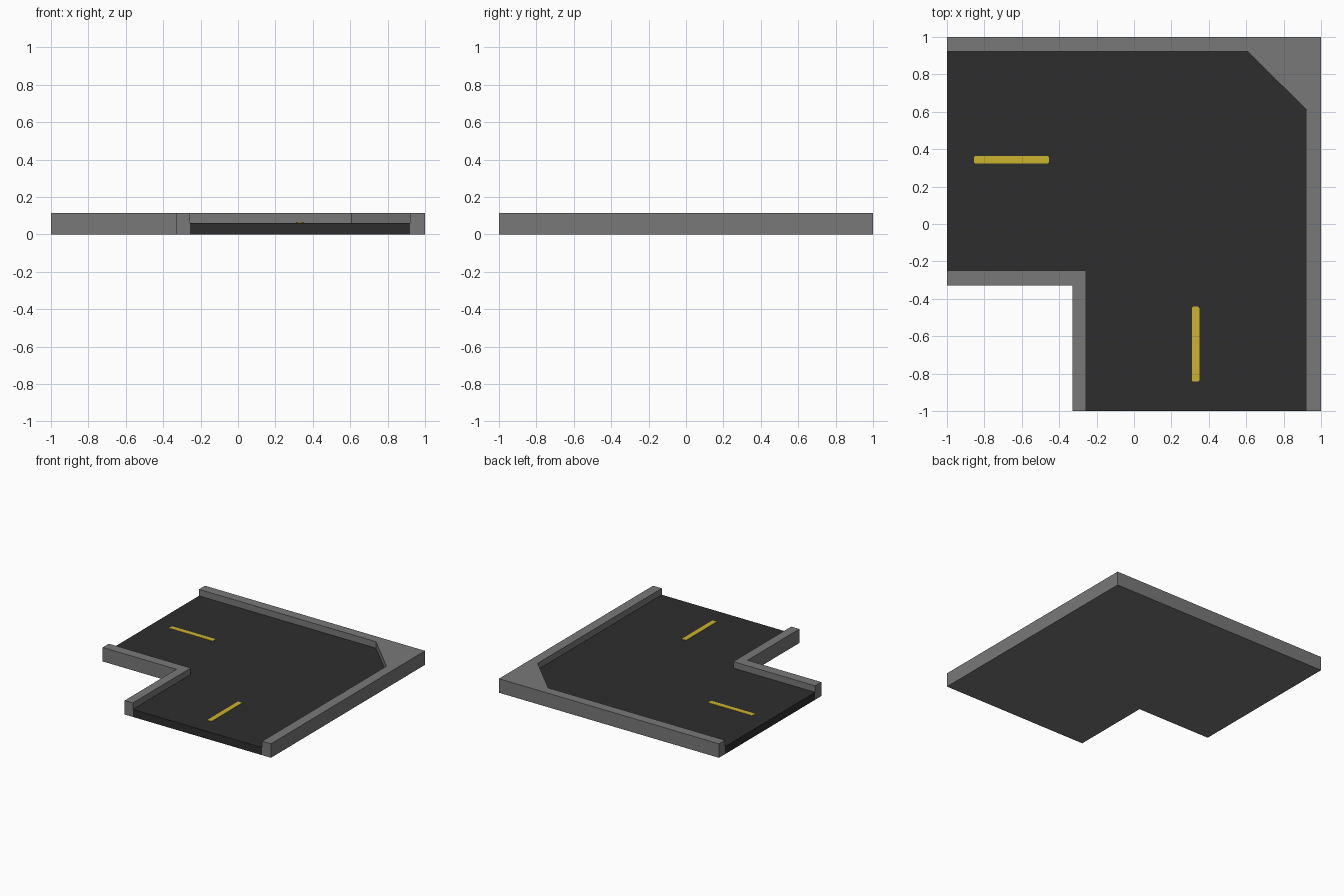
import bpy, bmesh

if "Cube" in bpy.data.objects:
    bpy.data.objects.remove(bpy.data.objects["Cube"])

def material(name, rgb):
    m = bpy.data.materials.new(name)
    m.diffuse_color = (*rgb, 1)
    m.use_nodes = True
    m.node_tree.nodes["Principled BSDF"].inputs["Base Color"].default_value = m.diffuse_color
    return m

CURB = material("curb grey", (0.19, 0.19, 0.19))
ROAD = material("asphalt", (0.027, 0.027, 0.027))
PAINT = material("yellow paint", (0.60, 0.45, 0.026))

def slab(name, outline, z0, z1, mats, under=0):
    """Extrude a flat outline; downward faces get material slot 'under'."""
    bm = bmesh.new()
    face = bm.faces.new([bm.verts.new((x, y, z0)) for x, y in outline])
    ext = bmesh.ops.extrude_face_region(bm, geom=[face], use_keep_orig=True)
    verts = [g for g in ext["geom"] if isinstance(g, bmesh.types.BMVert)]
    bmesh.ops.translate(bm, verts=verts, vec=(0, 0, z1 - z0))
    bmesh.ops.recalc_face_normals(bm, faces=bm.faces[:])
    bm.normal_update()
    for f in bm.faces:
        f.material_index = under if f.normal.z < -0.5 else 0
    me = bpy.data.meshes.new(name)
    bm.to_mesh(me)
    bm.free()
    for m in mats:
        me.materials.append(m)
    ob = bpy.data.objects.new(name, me)
    bpy.context.collection.objects.link(ob)
    return ob

TOP, SURFACE = 0.115, 0.062
outer_edge = [(0.92, -1), (0.92, 0.613), (0.608, 0.922), (-1, 0.922)]
inner_edge = [(-1, -0.248), (-0.256, -0.248), (-0.256, -1)]

# Raised curbs along the outside and inside of the bend
slab("outer_curb", outer_edge + [(-1, 1), (1, 1), (1, -1)], 0, TOP, [CURB])
slab("inner_curb", inner_edge + [(-0.33, -1), (-0.33, -0.328), (-1, -0.328)], 0, TOP, [CURB])

# Road bed between the curbs, grey underneath
slab("road", outer_edge + inner_edge, 0, SURFACE, [ROAD, CURB], under=1)

# Painted centre dashes with clipped corners
def dash(name, cx, cy, hx, hy, c=0.006):
    pts = [(hx - c, -hy), (hx, c - hy), (hx, hy - c), (hx - c, hy),
           (c - hx, hy), (-hx, hy - c), (-hx, c - hy), (c - hx, -hy)]
    slab(name, [(cx + x, cy + y) for x, y in pts], SURFACE - 0.002, SURFACE + 0.003, [PAINT])

dash("left_dash", -0.655, 0.343, 0.2, 0.02)
dash("front_dash", 0.329, -0.642, 0.02, 0.2)
